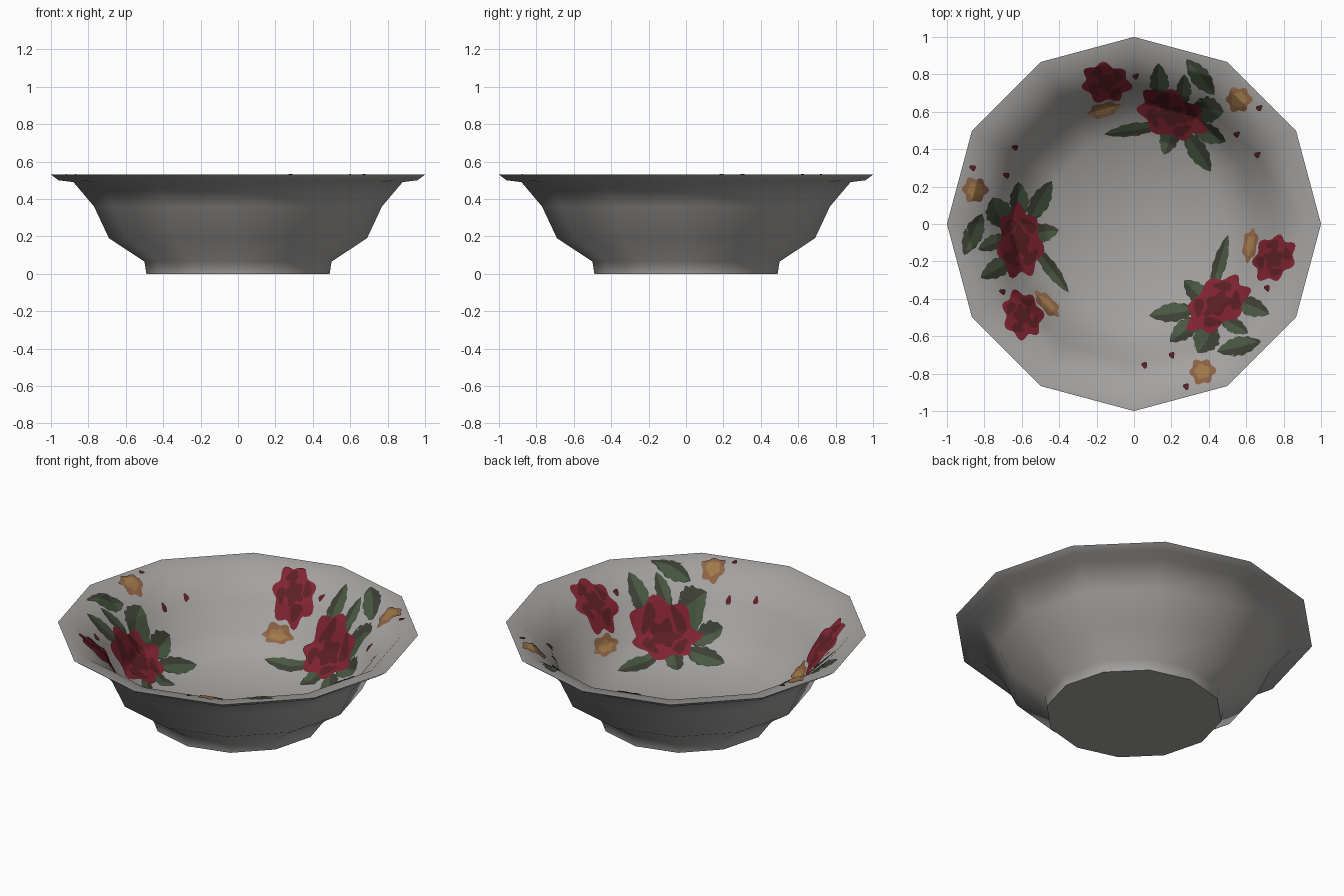
import bpy, bmesh, math

if "Cube" in bpy.data.objects:
    bpy.data.objects.remove(bpy.data.objects["Cube"])

# ---------- colours ----------
def material(name, rgb):
    m = bpy.data.materials.new(name)
    m.diffuse_color = (*rgb, 1)
    m.use_nodes = True
    m.node_tree.nodes["Principled BSDF"].inputs["Base Color"].default_value = m.diffuse_color
    return m

GLAZE = material("grey_glaze", (0.37, 0.36, 0.35))
PAINTS = [material("dark_green", (0.045, 0.050, 0.034)),
          material("leaf_green", (0.065, 0.095, 0.053)),
          material("rose_red", (0.215, 0.017, 0.030)),
          material("dark_red", (0.105, 0.014, 0.018)),
          material("tan_orange", (0.27, 0.125, 0.060)),
          material("yellow_ochre", (0.35, 0.19, 0.065))]
DARK_GREEN, GREEN, RED, DARK_RED, TAN, OCHRE = range(6)

SIDES = 12
OUTER = [(0.49, 0), (0.50, 0.065), (0.69, 0.19), (0.77, 0.36), (0.88, 0.49), (0.96, 0.50), (1.0, 0.53)]
INNER = [(0.90, 0.515), (0.75, 0.37), (0.66, 0.205), (0.48, 0.09)]
FLOOR_Z = 0.075

# ---------- bowl: one twelve-sided lathe, outside then inside ----------
bm = bmesh.new()
rings = []
for r, z in OUTER + INNER:
    rings.append([bm.verts.new((r * math.cos(k * math.tau / SIDES), r * math.sin(k * math.tau / SIDES), z))
                  for k in range(SIDES)])
for a, b in zip(rings, rings[1:]):
    for k in range(SIDES):
        n = (k + 1) % SIDES
        bm.faces.new((a[k], a[n], b[n], b[k]))
bm.faces.new(rings[0][::-1])
centre = bm.verts.new((0, 0, FLOOR_Z))
for k in range(SIDES):
    bm.faces.new((rings[-1][k], rings[-1][(k + 1) % SIDES], centre))
me = bpy.data.meshes.new("bowl")
bm.to_mesh(me)
bm.free()
me.materials.append(GLAZE)
bowl = bpy.data.objects.new("bowl", me)
bpy.context.collection.objects.link(bowl)
bpy.context.view_layer.objects.active = bowl
bowl.select_set(True)
bpy.ops.object.shade_smooth_by_angle(angle=math.radians(62))
bowl.select_set(False)

# ---------- height of the inner surface under a point ----------
INSIDE = [(0, FLOOR_Z)] + INNER[::-1] + [OUTER[-1]]

def inner_height(x, y):
    half = math.pi / SIDES
    turn = math.atan2(y, x) % (2 * half) - half
    e = min(math.hypot(x, y) * math.cos(turn) / math.cos(half), 0.999)
    for (r0, z0), (r1, z1) in zip(INSIDE, INSIDE[1:]):
        if e <= r1:
            return z0 + (z1 - z0) * (e - r0) / (r1 - r0)

def rotated(u, v, angle):
    c, s = math.cos(angle), math.sin(angle)
    return u * c - v * s, u * s + v * c

# ---------- painted patch draped on the inside ----------
class Spray:
    def __init__(self, turn):
        self.bm, self.turn = bmesh.new(), math.radians(turn)

    def patch(self, outline, colour, layer):
        n = len(outline)
        cx, cy = (sum(p[i] for p in outline) / n for i in (0, 1))
        steps = max(2, math.ceil(max(math.hypot(x - cx, y - cy) for x, y in outline) / 0.012))

        def put(x, y):
            x, y = rotated(x, y, self.turn)
            return self.bm.verts.new((x, y, inner_height(x, y) + 0.002 + 0.0025 * layer))

        mid, prev = put(cx, cy), None
        for s in range(1, steps + 1):
            t = s / steps
            ring = [put(cx + (x - cx) * t, cy + (y - cy) * t) for x, y in outline]
            for k in range(n):
                j = (k + 1) % n
                f = self.bm.faces.new((mid, ring[k], ring[j]) if prev is None
                                      else (prev[k], ring[k], ring[j], prev[j]))
                f.material_index, f.smooth = colour, True
                f.normal_update()
                if f.normal.z < 0:
                    f.normal_flip()
            prev = ring

    def blossom(self, cx, cy, a, b, tilt, petals, colour, layer, wave=0.12):
        """Lobed ellipse with half-axes a and b."""
        pts = []
        for k in range(48):
            t = k * math.tau / 48
            s = 1 + wave * math.cos(petals * t) + 0.04 * math.sin(3 * t + 1)
            u, v = rotated(a * s * math.cos(t), b * s * math.sin(t), math.radians(tilt))
            pts.append((cx + u, cy + v))
        self.patch(pts, colour, layer)

    def leaf(self, x0, y0, x1, y1, w):
        """Pointed dark leaf with one lighter half."""
        dx, dy = x1 - x0, y1 - y0
        length = math.hypot(dx, dy)

        def side(lo, hi, width):
            out = []
            for k in range(17):
                t = lo + (hi - lo) * k / 16
                s = width / length * math.sin(math.pi * k / 16) ** 0.8 * (1 + 0.1 * math.sin(k * 1.9))
                out.append((x0 + dx * t - dy * s, y0 + dy * t + dx * s))
            return out
        self.patch(side(0, 1, -w) + side(0, 1, w)[-2:0:-1], DARK_GREEN, 0)
        self.patch(side(0.1, 0.97, -w) + side(0.1, 0.97, w * 0.1)[-2:0:-1], GREEN, 1)

    def rose(self, cx, cy, a, b, tilt):
        """Red rose with darker heart and petal shadows."""
        self.blossom(cx, cy, a, b, tilt, 7, RED, 2)
        self.blossom(cx, cy, a * 0.42, b * 0.45, tilt, 5, DARK_RED, 3, 0.2)
        for k in range(4):
            t = math.radians(45 + 90 * k)
            u, v = rotated(a * 0.65 * math.cos(t), b * 0.65 * math.sin(t), math.radians(tilt))
            self.blossom(cx + u, cy + v, a * 0.27, b * 0.22, tilt + 135 + 90 * k, 3, DARK_RED, 3)

    def flower(self, x, y, a, b, tilt):
        self.blossom(x, y, a, b, tilt, 6, TAN, 2)
        self.blossom(x, y, a * 0.6, b * 0.6, tilt, 5, OCHRE, 3)

# ---------- one spray design, repeated three times round the bowl ----------
LEAVES = [(0.14, 0.64, 0.13, 0.86, 0.05), (0.28, 0.88, 0.43, 0.69, 0.05), (0.26, 0.62, 0.27, 0.8, 0.04),
          (0.3, 0.62, 0.48, 0.6, 0.07), (0.3, 0.53, 0.49, 0.44, 0.05), (0.27, 0.5, 0.41, 0.28, 0.05),
          (0.22, 0.55, 0.16, 0.37, 0.05), (0.16, 0.53, -0.16, 0.48, 0.035)]
DOTS = [(0.67, 0.62), (0.55, 0.48), (0.66, 0.37), (0.01, 0.79)]

for name, turn in (("back_spray", 0), ("left_spray", 118), ("right_spray", 245)):
    spray = Spray(turn)
    for shape in LEAVES:
        spray.leaf(*shape)
    spray.rose(0.2, 0.585, 0.185, 0.115, -25)
    spray.rose(-0.15, 0.755, 0.125, 0.1, -10)
    spray.flower(-0.16, 0.61, 0.085, 0.038, 15)
    spray.flower(0.56, 0.665, 0.065, 0.065, 0)
    for x, y in DOTS:
        spray.blossom(x, y, 0.017, 0.014, 40, 3, DARK_RED, 3)
    me = bpy.data.meshes.new(name)
    spray.bm.to_mesh(me)
    spray.bm.free()
    for m in PAINTS:
        me.materials.append(m)
    bpy.context.collection.objects.link(bpy.data.objects.new(name, me))
